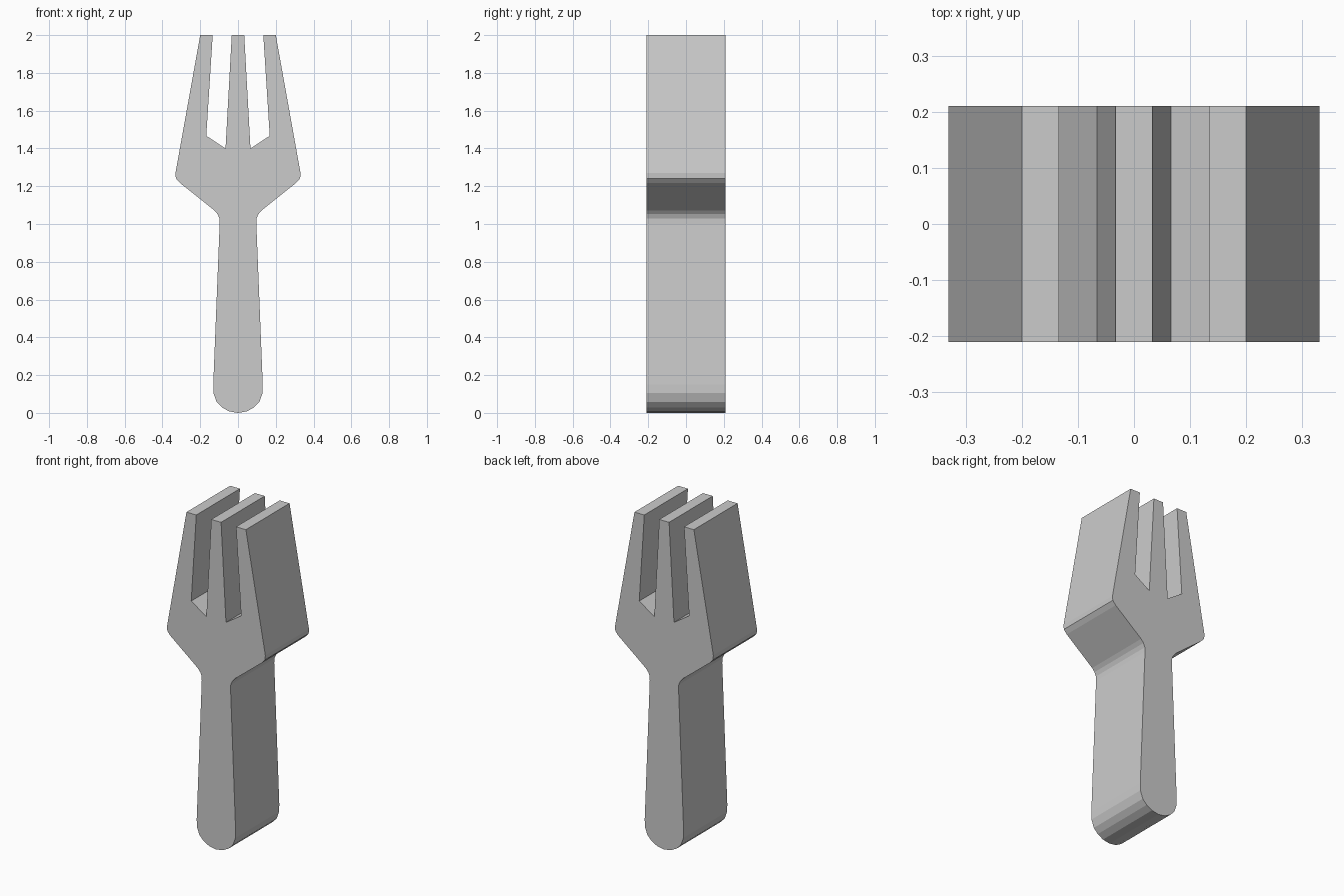
import bpy
import bmesh

cube = bpy.data.objects.get("Cube")
if cube:
    bpy.data.objects.remove(cube, do_unlink=True)

DEPTH = 0.42

# Single plain grey
grey = bpy.data.materials.new("light grey")
grey.use_nodes = True
colour = (0.6, 0.6, 0.6, 1)
grey.diffuse_color = colour
grey.node_tree.nodes["Principled BSDF"].inputs["Base Color"].default_value = colour

# Right half of the outline (x, z), from the middle tine down to the handle end
middle_tine = [(0.033, 2), (0.066, 1.4)]
outer_tine = [(0.168, 1.467), (0.134, 2), (0.2, 2)]
shoulder = [(0.331, 1.27), (0.329, 1.242), (0.308, 1.218)]
neck = [(0.125, 1.072), (0.108, 1.052), (0.098, 1.028), (0.097, 1.0)]
handle = [(0.131, 0.15), (0.13, 0.105), (0.113, 0.058), (0.085, 0.029), (0.047, 0.008)]
half = middle_tine + outer_tine + shoulder + neck + handle
outline = half + [(0, 0)] + [(-x, z) for x, z in reversed(half)]

# Extrude the mirrored outline along y
bm = bmesh.new()
front = bm.faces.new([bm.verts.new((x, -DEPTH / 2, z)) for x, z in outline])
extruded = bmesh.ops.extrude_face_region(bm, geom=[front], use_keep_orig=True)
back_verts = [v for v in extruded["geom"] if isinstance(v, bmesh.types.BMVert)]
bmesh.ops.translate(bm, verts=back_verts, vec=(0, DEPTH, 0))
bmesh.ops.recalc_face_normals(bm, faces=bm.faces)

# Split the concave front and back into clean triangles
caps = [f for f in bm.faces if len(f.verts) > 4]
bmesh.ops.triangulate(bm, faces=caps, ngon_method="BEAUTY")

mesh = bpy.data.meshes.new("fork")
bm.to_mesh(mesh)
bm.free()
mesh.materials.append(grey)
fork = bpy.data.objects.new("fork", mesh)
bpy.context.collection.objects.link(fork)
